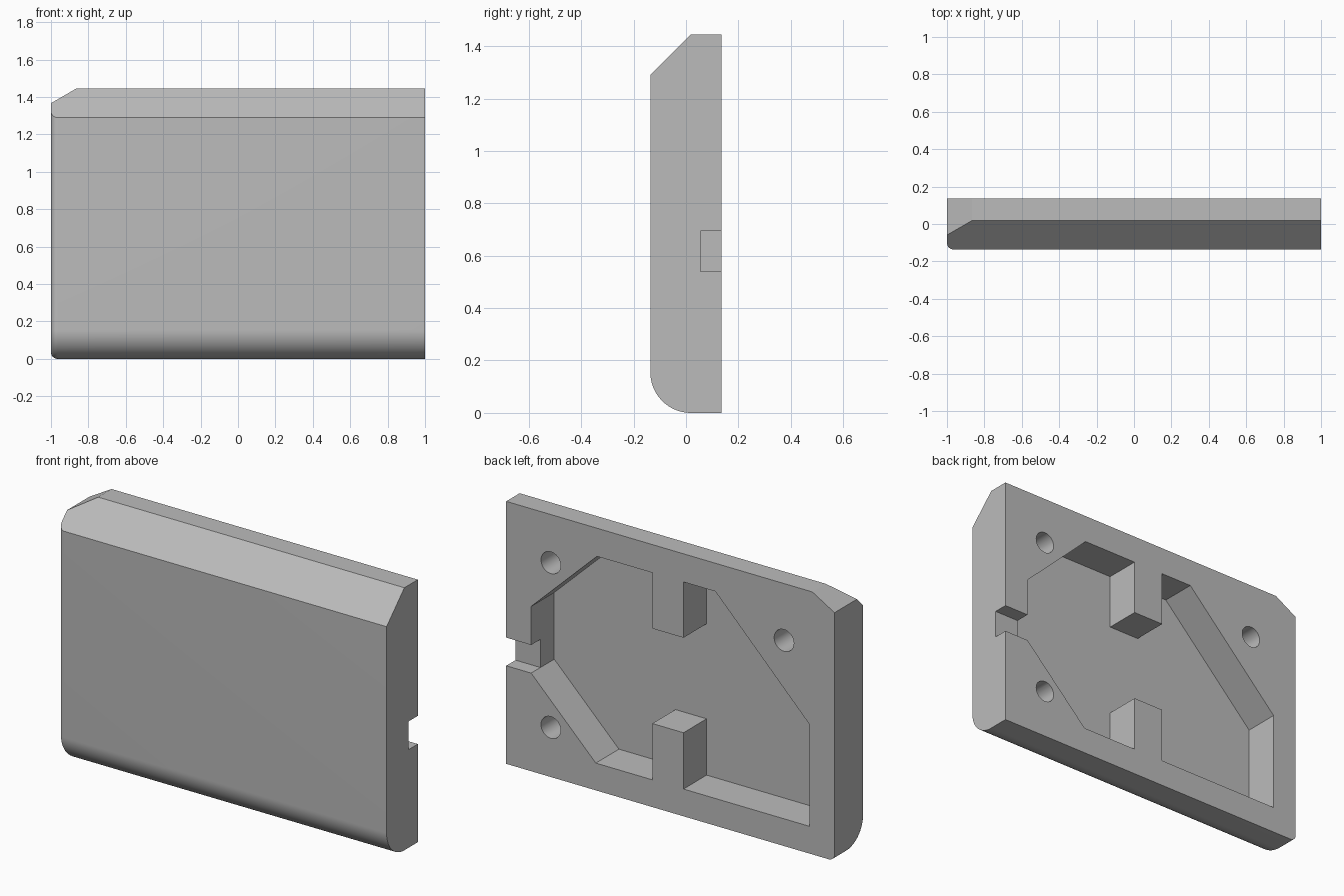
import bpy
import bmesh
from math import sin, cos, pi, radians
from mathutils import Vector

cube = bpy.data.objects.get("Cube")
if cube:
    bpy.data.objects.remove(cube, do_unlink=True)

HALF, FRONT, BACK, TOP = 1.0, -0.136, 0.136, 1.445
ROUND, FILLET = 0.155, 0.035
FLOOR = -0.065

grey = bpy.data.materials.new("plain grey")
grey.use_nodes = True
colour = (0.5, 0.5, 0.5, 1)
grey.diffuse_color = colour
grey.node_tree.nodes["Principled BSDF"].inputs["Base Color"].default_value = colour


def finish(name, bm):
    bmesh.ops.recalc_face_normals(bm, faces=bm.faces)
    mesh = bpy.data.meshes.new(name)
    bm.to_mesh(mesh)
    bm.free()
    mesh.materials.append(grey)
    obj = bpy.data.objects.new(name, mesh)
    bpy.context.collection.objects.link(obj)
    return obj


def loft(bm, rings):
    """Skin a list of equal-length point rings and cap both ends."""
    loops = [[bm.verts.new(p) for p in ring] for ring in rings]
    for a, b in zip(loops, loops[1:]):
        for i in range(len(a)):
            j = (i + 1) % len(a)
            bm.faces.new((a[i], a[j], b[j], b[i]))
    bm.faces.new(loops[0])
    bm.faces.new(loops[-1])


def prism(name, outline, y0, y1):
    """Extrude an x-z outline along y."""
    bm = bmesh.new()
    loft(bm, [[(x, y, z) for x, z in outline] for y in (y0, y1)])
    return finish(name, bm)


def side_profile(x, inset):
    """Side section with a rounded lower front corner."""
    r, steps = ROUND - inset, 24
    cy, cz = FRONT + ROUND, ROUND
    arc = [(x, cy - r * cos(pi / 2 * i / steps), cz - r * sin(pi / 2 * i / steps))
           for i in range(steps + 1)]
    return [(x, BACK, TOP), (x, FRONT + inset, TOP)] + arc + [(x, BACK, inset)]


# Housing: right-hand front and bottom edges filleted
bm = bmesh.new()
rings = []
for i in range(9):
    a = pi / 2 * i / 8
    rings.append(side_profile(-HALF + FILLET * (1 - cos(a)), FILLET * (1 - sin(a))))
rings.append(side_profile(HALF, 0))
loft(bm, rings)
bmesh.ops.recalc_face_normals(bm, faces=bm.faces)

# Top front chamfer and clipped top right corner
for point, normal in (((0, FRONT, 1.29), (0, -1, 1)),
                      ((-HALF, 0, 1.367), (-0.078, 0, 0.135))):
    cut = bmesh.ops.bisect_plane(
        bm, geom=bm.verts[:] + bm.edges[:] + bm.faces[:], dist=1e-6,
        plane_co=point, plane_no=Vector(normal).normalized(), clear_outer=True)
    edges = [e for e in cut["geom_cut"] if isinstance(e, bmesh.types.BMEdge)]
    bmesh.ops.holes_fill(bm, edges=edges, sides=0)
housing = finish("housing", bm)

# Rear cavity with a post at the top and bottom
cavity = [(0.848, 0.54), (0.848, 0.907), (0.447, 1.29),
          (0.11, 1.29), (0.11, 0.983), (-0.08, 0.983), (-0.08, 1.29),
          (-0.274, 1.29), (-0.848, 0.71), (-0.848, 0.15),
          (-0.08, 0.15), (-0.08, 0.46), (0.11, 0.46), (0.11, 0.15),
          (0.454, 0.15)]
cutters = [prism("cavity_cutter", cavity, FLOOR, 0.3)]

# Cable notch through the left edge
notch = [(0.8, 0.54), (1.1, 0.54), (1.1, 0.695), (0.8, 0.695)]
cutters.append(prism("notch_cutter", notch, 0.055, 0.3))

# Blind screw holes
for cx, cz in ((0.728, 1.18), (0.728, 0.273), (-0.692, 1.132)):
    circle = [(cx + 0.06 * cos(2 * pi * i / 32), cz + 0.06 * sin(2 * pi * i / 32))
              for i in range(32)]
    cutters.append(prism("hole_cutter", circle, FLOOR, 0.3))

bpy.context.view_layer.objects.active = housing
for cutter in cutters:
    cutter.hide_render = True
    mod = housing.modifiers.new("cut", "BOOLEAN")
    mod.operation = "DIFFERENCE"
    mod.solver = "EXACT"
    mod.object = cutter
    bpy.ops.object.modifier_apply(modifier=mod.name)
    bpy.data.objects.remove(cutter, do_unlink=True)

# Smooth curved areas, sharp edges elsewhere
for obj in bpy.context.selected_objects:
    obj.select_set(False)
housing.select_set(True)
bpy.ops.object.shade_smooth_by_angle(angle=radians(25))
